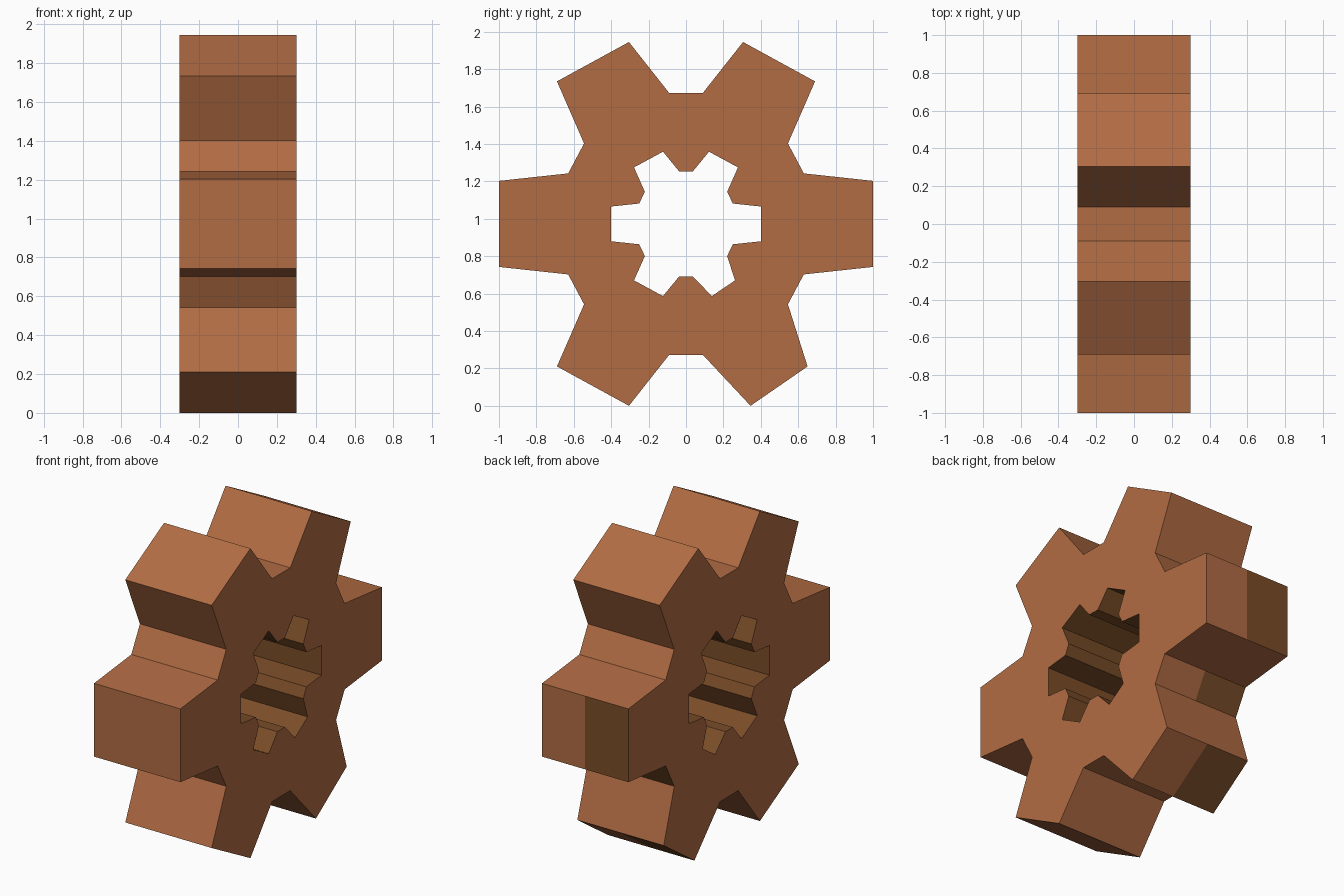
import bpy, bmesh

if "Cube" in bpy.data.objects:
    bpy.data.objects.remove(bpy.data.objects["Cube"])

CENTRE_Z = 0.9725
HALF_WIDTH = 0.3


def material(name, rgb):
    m = bpy.data.materials.new(name)
    m.diffuse_color = (*rgb, 1.0)
    m.use_nodes = True
    m.node_tree.nodes["Principled BSDF"].inputs["Base Color"].default_value = m.diffuse_color
    return m


def full_loop(q):
    """Mirror a quarter profile (y, z) into a full counter-clockwise loop."""
    right_up = list(q)
    left_up = [(-y, z) for y, z in reversed(q)]
    left_down = [(-y, -z) for y, z in q]
    right_down = [(y, -z) for y, z in reversed(q)]
    return right_up + left_up + left_down + right_down


# Quarter profiles: toothed rim and toothed hole, matched point for point
rim = full_loop([(1.0, 0.23), (0.63, 0.27), (0.545, 0.43),
                 (0.69, 0.762), (0.305, 0.9725), (0.09, 0.70)])
hole = full_loop([(0.40, 0.093), (0.25, 0.109), (0.22, 0.172),
                  (0.278, 0.302), (0.123, 0.386), (0.037, 0.281)])

# The lower back tooth is slightly narrower than the others
rim[19], rim[20] = (0.345, -0.9725), (0.65, -0.762)
hole[19], hole[20] = (0.138, -0.386), (0.262, -0.302)

WORN = (19, 21, 23)   # rim faces with a dark far half
n = len(rim)
bm = bmesh.new()


def ring(points, x):
    return [bm.verts.new((x, y, z + CENTRE_Z)) for y, z in points]


def bridge(a, b, colour):
    for i in range(n):
        j = (i + 1) % n
        f = bm.faces.new((a[i], a[j], b[j], b[i]))
        f.material_index = colour(i)


rim_rings = [ring(rim, x) for x in (-HALF_WIDTH, 0, HALF_WIDTH)]
hole_rings = [ring(hole, x) for x in (-HALF_WIDTH, 0, HALF_WIDTH)]

# Rim surface, hole wall and the two flat sides
bridge(rim_rings[0], rim_rings[1], lambda i: int(i in WORN))
bridge(rim_rings[1], rim_rings[2], lambda i: 0)
bridge(hole_rings[0], hole_rings[1], lambda i: 1)
bridge(hole_rings[1], hole_rings[2], lambda i: 1)
bridge(rim_rings[0], hole_rings[0], lambda i: 0)
bridge(rim_rings[2], hole_rings[2], lambda i: 0)
bmesh.ops.recalc_face_normals(bm, faces=bm.faces)

mesh = bpy.data.meshes.new("gear_wheel")
bm.to_mesh(mesh)
bm.free()
mesh.materials.append(material("copper brown", (0.44, 0.15, 0.057)))
mesh.materials.append(material("dark bronze", (0.195, 0.074, 0.021)))
gear = bpy.data.objects.new("gear_wheel", mesh)
bpy.context.collection.objects.link(gear)
